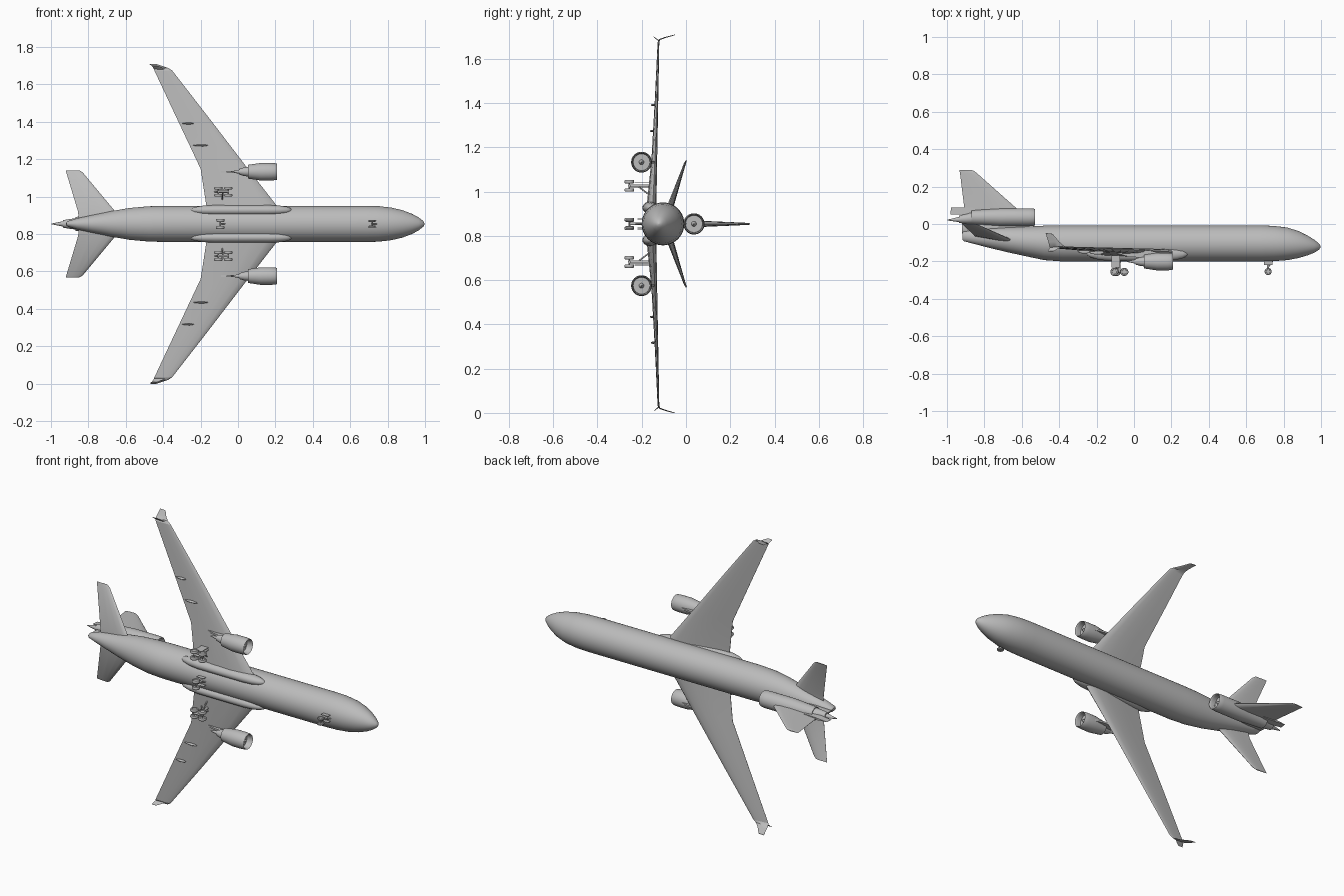
import bpy, bmesh, math
from mathutils import Vector

old = bpy.data.objects.get("Cube")
if old:
    bpy.data.objects.remove(old, do_unlink=True)

grey = bpy.data.materials.new("plain grey")
grey.diffuse_color = (0.5, 0.5, 0.5, 1)
grey.use_nodes = True
grey.node_tree.nodes["Principled BSDF"].inputs["Base Color"].default_value = (0.5, 0.5, 0.5, 1)

C = 0.854  # height of the aircraft's centre plane; span runs along z, its roof faces +y


def finish(name, bm, angle=35):
    bmesh.ops.recalc_face_normals(bm, faces=bm.faces)
    me = bpy.data.meshes.new(name)
    bm.to_mesh(me)
    bm.free()
    ob = bpy.data.objects.new(name, me)
    bpy.context.collection.objects.link(ob)
    me.materials.append(grey)
    bpy.ops.object.select_all(action='DESELECT')
    ob.select_set(True)
    bpy.context.view_layer.objects.active = ob
    bpy.ops.object.shade_smooth_by_angle(angle=math.radians(angle))
    return ob


def skin(name, rings, angle=35):
    """Join closed rings of points into a capped skin."""
    bm = bmesh.new()
    rows = [[bm.verts.new(p) for p in r] for r in rings]
    n = len(rows[0])
    for a, b in zip(rows, rows[1:]):
        for i in range(n):
            bm.faces.new((a[i], a[(i + 1) % n], b[(i + 1) % n], b[i]))
    bm.faces.new(rows[0])
    bm.faces.new(rows[-1])
    return finish(name, bm, angle)


def loft(name, stations, s=0, n=32, angle=35):
    """Elliptical stations along x: (x, y centre, y radius, span radius)."""
    return skin(name, [[(x, y + ry * math.cos(2 * math.pi * i / n),
                         C + s + rz * math.sin(2 * math.pi * i / n)) for i in range(n)]
                       for x, y, ry, rz in stations], angle)


FOIL = [(0, 0), (.04, .28), (.15, .45), (.35, .5), (.65, .32), (1, .03),
        (1, -.03), (.65, -.32), (.35, -.5), (.15, -.45), (.04, -.28)]


def foil(name, sections, side=1):
    """Sections: (lead x, lead y, trail x, trail y, span, thickness, lean of thickness)."""
    rings = []
    for lx, ly, tx, ty, s, th, lean in sections:
        a = math.radians(lean)
        rings.append([(lx + (tx - lx) * u, ly + (ty - ly) * u + v * th * math.cos(a),
                       C + side * (s - v * th * math.sin(a))) for u, v in FOIL])
    return skin(name, rings, 40)


def rod(name, a, b, r, n=12):
    a, b = Vector(a), Vector(b)
    bm = bmesh.new()
    bmesh.ops.create_cone(bm, cap_ends=True, segments=n, radius1=r, radius2=r, depth=(b - a).length)
    rot = Vector((0, 0, 1)).rotation_difference(b - a).to_matrix()
    bmesh.ops.rotate(bm, matrix=rot, verts=bm.verts)
    bmesh.ops.translate(bm, vec=(a + b) / 2, verts=bm.verts)
    return finish(name, bm)


def plate(name, centre, size):
    bm = bmesh.new()
    bmesh.ops.create_cube(bm, size=1)
    bmesh.ops.scale(bm, vec=size, verts=bm.verts)
    bmesh.ops.translate(bm, vec=centre, verts=bm.verts)
    return finish(name, bm)


def wheel(name, x, y, s, r, w):
    """Tyre with rounded shoulders and a recessed hub, turning about z."""
    prof = [(.3 * r, -.3 * w), (.55 * r, -.3 * w), (.6 * r, -.5 * w), (.88 * r, -.5 * w), (r, -.25 * w),
            (r, .25 * w), (.88 * r, .5 * w), (.6 * r, .5 * w), (.55 * r, .3 * w), (.3 * r, .3 * w)]
    n = 20
    return skin(name, [[(x + q * math.cos(2 * math.pi * i / n), y + q * math.sin(2 * math.pi * i / n),
                         C + s + h) for i in range(n)] for q, h in prof])


def pod(name, x, y, s, length, r, core):
    """Hollow-lipped nacelle, fan, exhaust core and cone; x is the intake lip."""
    back = x - length
    loft(name + "_nacelle", [(x - .035, y, .8 * r, .8 * r), (x - .012, y, .82 * r, .82 * r),
                             (x - .002, y, .87 * r, .87 * r), (x, y, .91 * r, .91 * r),
                             (x - .004, y, .95 * r, .95 * r), (x - .03, y, r, r),
                             (x - .55 * length, y, r, r), (back, y, .78 * r, .78 * r),
                             (back, y, .7 * r, .7 * r), (back + .03, y, .68 * r, .68 * r)], s)
    loft(name + "_spinner", [(x - .012, y, .001, .001), (x - .02, y, .12 * r, .12 * r),
                             (x - .036, y, .25 * r, .25 * r)], s, 16)
    loft(name + "_core", [(back + .03, y, .6 * r, .6 * r), (back - .2 * core, y, .5 * r, .5 * r),
                          (back - .5 * core, y, .34 * r, .34 * r), (back - .5 * core, y, .24 * r, .24 * r),
                          (back - core, y, .002, .002)], s, 24)


# Fuselage
loft("fuselage", [
    (.998, -.122, .002, .002), (.99, -.121, .016, .016), (.965, -.119, .034, .035),
    (.93, -.115, .052, .054), (.88, -.110, .072, .073), (.82, -.106, .087, .087),
    (.75, -.1045, .094, .095), (.68, -.104, .0965, .097), (-.38, -.104, .0965, .097),
    (-.48, -.101, .092, .094), (-.58, -.093, .079, .085), (-.68, -.084, .066, .068),
    (-.78, -.075, .051, .047), (-.86, -.069, .036, .03), (-.91, -.066, .026, .015),
    (-.918, -.065, .018, .008)], n=40)

# Tail engine, its saddle and the fin
pod("tail_engine", -.53, .036, 0, .34, .048, .06)
loft("tail_exhaust", [(-.82, .034, .036, .036), (-.90, .028, .026, .026), (-.935, .025, .02, .02),
                      (-.935, .024, .014, .014), (-.998, .021, .002, .002)], n=24)
loft("tail_engine_saddle", [(-.56, -.012, .012, .003), (-.6, -.012, .024, .014),
                            (-.82, -.018, .03, .014), (-.92, -.02, .03, .004)], n=16)


def upright(name, rows):
    """Vertical foil; rows are (y, lead x, trail x, thickness)."""
    skin(name, [[(lx + (tx - lx) * u, y, C + v * th) for u, v in FOIL] for y, lx, tx, th in rows], 40)


upright("fin", [(.04, -.585, -.91, .03), (.09, -.635, -.908, .026),
                (.27, -.838, -.93, .010), (.285, -.858, -.933, .008), (.29, -.875, -.931, .004)])
upright("rudder_foot", [(.05, -.8, -.982, .022), (.088, -.8, -.978, .018)])

for side, label in ((1, "right"), (-1, "left")):
    # Wing with a bent-up tip and a small lower fin
    foil(label + "_wing", [
        (.25, -.150, -.165, -.168, .03, .046, 0), (.213, -.150, -.168, -.166, .09, .042, 0),
        (.053, -.140, -.2, -.150, .295, .025, 0), (-.15, -.131, -.325, -.138, .56, .015, 0),
        (-.352, -.123, -.447, -.128, .82, .007, 0)], side)
    foil(label + "_winglet", [
        (-.352, -.123, -.447, -.128, .82, .007, 0), (-.372, -.119, -.452, -.119, .833, .006, 40),
        (-.40, -.095, -.458, -.095, .842, .005, 72), (-.435, -.053, -.473, -.048, .854, .003, 75)], side)
    foil(label + "_lower_winglet", [
        (-.39, -.123, -.45, -.126, .828, .005, -55), (-.43, -.146, -.46, -.146, .846, .002, -55)], side)

    # Tailplane
    foil(label + "_tailplane", [
        (-.6, -.092, -.85, -.066, .02, .026, 20), (-.655, -.085, -.855, -.06, .065, .022, 20),
        (-.83, -.006, -.918, .0, .275, .008, 20), (-.848, .0, -.921, .004, .286, .004, 20)], side)

    # Long belly bulge at the wing root
    loft(label + "_belly_fairing", [
        (.287, -.160, .002, .002), (.28, -.160, .012, .011), (.26, -.160, .023, .019),
        (.22, -.161, .032, .025), (.16, -.161, .036, .028), (-.13, -.161, .036, .028),
        (-.19, -.160, .031, .024), (-.235, -.158, .019, .016), (-.26, -.156, .002, .002)], side * .073, 24)

    # Wing engine and pylon
    s = side * .279
    pod(label + "_engine", .208, -.201, s, .155, .047, .09)
    skin(label + "_pylon", [[(x, y, C + s + w) for x, y in
                             ((.165, -.16), (.09, -.143), (0, -.138), (-.105, -.152), (-.03, -.175), (.07, -.182))]
                            for w in (-.005, .005)])

    # Flap track fairings
    for x, y, span, half in ((-.2, -.153, .42, .042), (-.268, -.148, .537, .033)):
        loft(label + "_flap_fairing", [(x + half * t, y, .011 * q, .005 * q) for t, q in
                                       ((1, .05), (.75, .6), (.3, 1), (-.2, .9), (-.7, .5), (-1, .05))],
             side * span, 12)

    # Four-wheel main gear
    s = side * .172
    for x in (-.105, -.052):
        for ds in (-.019, .019):
            wheel(label + "_main_wheel", x, -.256, s + ds, .022, .015)
        rod(label + "_main_axle", (x, -.256, C + s - .02), (x, -.256, C + s + .02), .004)
    rod(label + "_main_truck_beam", (-.11, -.256, C + s), (-.047, -.256, C + s), .006)
    rod(label + "_main_strut", (-.078, -.256, C + s), (-.085, -.155, C + s), .007)
    rod(label + "_main_side_brace", (-.08, -.22, C + s), (-.085, -.16, C + s - side * .045), .0035)
    rod(label + "_main_drag_brace", (-.08, -.225, C + s), (-.125, -.16, C + s), .0035)
    plate(label + "_main_gear_door", (-.098, -.2, C + s + side * .014), (.045, .065, .003))

# Two-wheel centre and nose gear
for label, x, y, r, w, ds in (("centre", -.094, -.256, .022, .015, .019), ("nose", .717, -.254, .019, .011, .015)):
    for d in (-ds, ds):
        wheel(label + "_wheel", x, y, d, r, w)
        plate(label + "_gear_door", (x, -.207, C + d * 1.2), (.045, .025, .003))
    rod(label + "_axle", (x, y, C - ds), (x, y, C + ds), .004)
    rod(label + "_strut", (x, y, C), (x, -.18, C), .006)
    rod(label + "_drag_brace", (x, -.232, C), (x + .03, -.19, C), .003)
